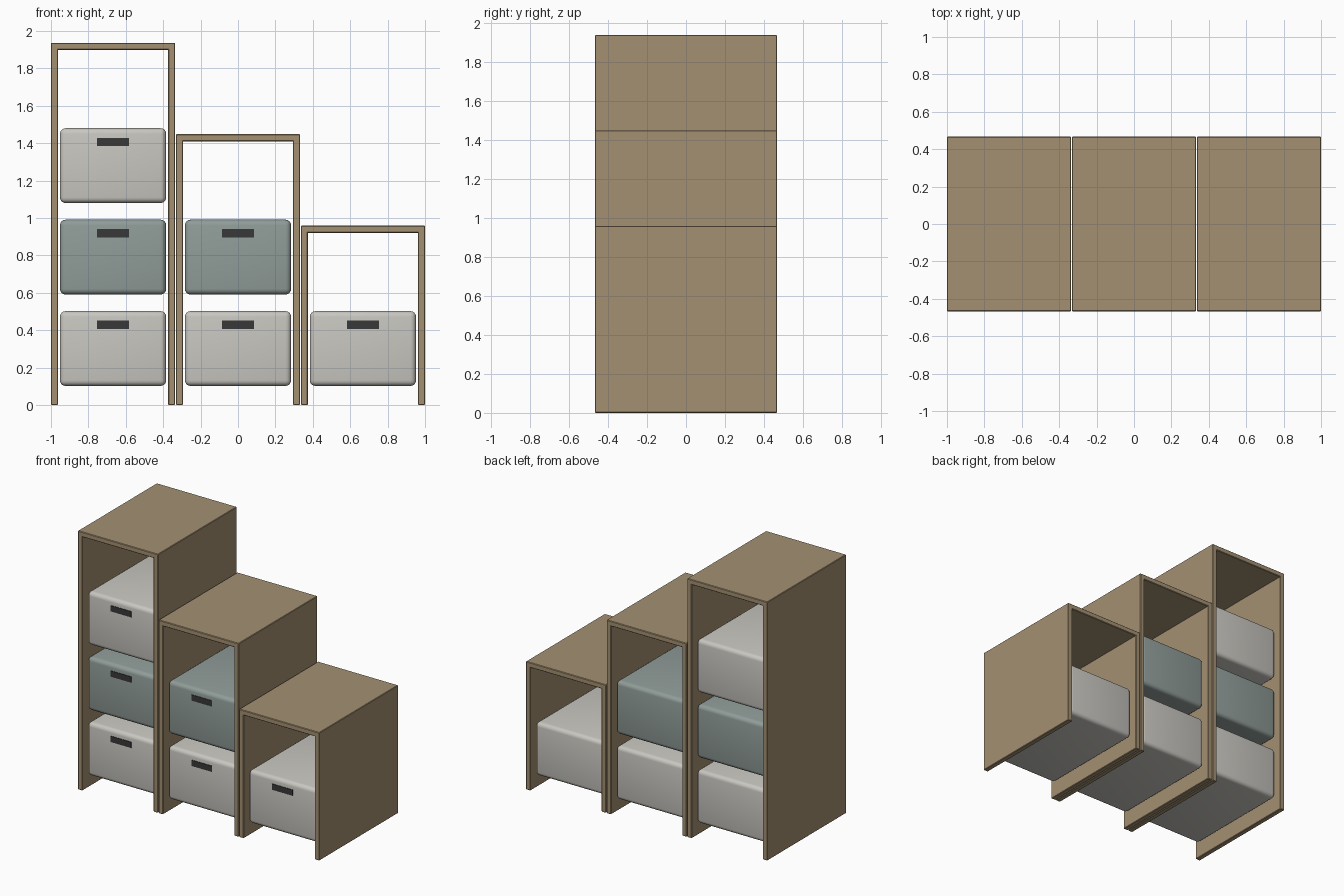
import bpy
from mathutils import Vector

if "Cube" in bpy.data.objects:
    bpy.data.objects.remove(bpy.data.objects["Cube"], do_unlink=True)


def material(name, rgb):
    m = bpy.data.materials.new(name)
    m.use_nodes = True
    m.diffuse_color = (*rgb, 1)
    bsdf = next(n for n in m.node_tree.nodes if n.type == 'BSDF_PRINCIPLED')
    bsdf.inputs["Base Color"].default_value = (*rgb, 1)
    return m


wood = material("warm wood", (0.37, 0.28, 0.17))
cream = material("pale grey fabric", (0.58, 0.57, 0.53))
teal = material("grey teal fabric", (0.28, 0.335, 0.32))
dark = material("dark handle", (0.04, 0.04, 0.04))


def box(name, low, high, mat, bevel=0, segments=1):
    """Box between two corners, with optional rounded edges."""
    low, high = Vector(low), Vector(high)
    bpy.ops.mesh.primitive_cube_add(size=1, location=(low + high) / 2)
    ob = bpy.context.object
    ob.name = name
    ob.scale = high - low
    bpy.ops.object.transform_apply(location=False, rotation=False, scale=True)
    ob.data.materials.append(mat)
    if bevel:
        mod = ob.modifiers.new("rounded edges", 'BEVEL')
        mod.width = bevel
        mod.segments = segments
        bpy.ops.object.modifier_apply(modifier=mod.name)
        bpy.ops.object.shade_smooth_by_angle()
    return ob


HALF_W, HALF_D, BOARD = 0.332, 0.467, 0.038
BIN_W, BIN_D, BIN_H = 0.284, 0.427, 0.4
PITCH = 0.489


def column(prefix, x, height, bin_mats):
    # Open frame: two sides and a top
    for side, sign in (("right", -1), ("left", 1)):
        xs = sorted((x + sign * HALF_W, x + sign * (HALF_W - BOARD)))
        box(f"{prefix}_{side}_side", (xs[0], -HALF_D, 0),
            (xs[1], HALF_D, height), wood, 0.004)
    box(f"{prefix}_top", (x - HALF_W, -HALF_D, height - BOARD),
        (x + HALF_W, HALF_D, height), wood, 0.004)
    # Stacked bins with a dark grip on the front
    for i, mat in enumerate(bin_mats):
        z = 0.102 + i * PITCH
        box(f"{prefix}_bin_{i + 1}", (x - BIN_W, -BIN_D, z),
            (x + BIN_W, BIN_D, z + BIN_H), mat, 0.03, 4)
        box(f"{prefix}_handle_{i + 1}", (x - 0.085, -BIN_D - 0.004, z + 0.305),
            (x + 0.085, -BIN_D + 0.004, z + 0.349), dark)


column("tall", -0.668, 1.937, (cream, teal, cream))
column("middle", 0, 1.448, (cream, teal))
column("low", 0.668, 0.959, (cream,))
